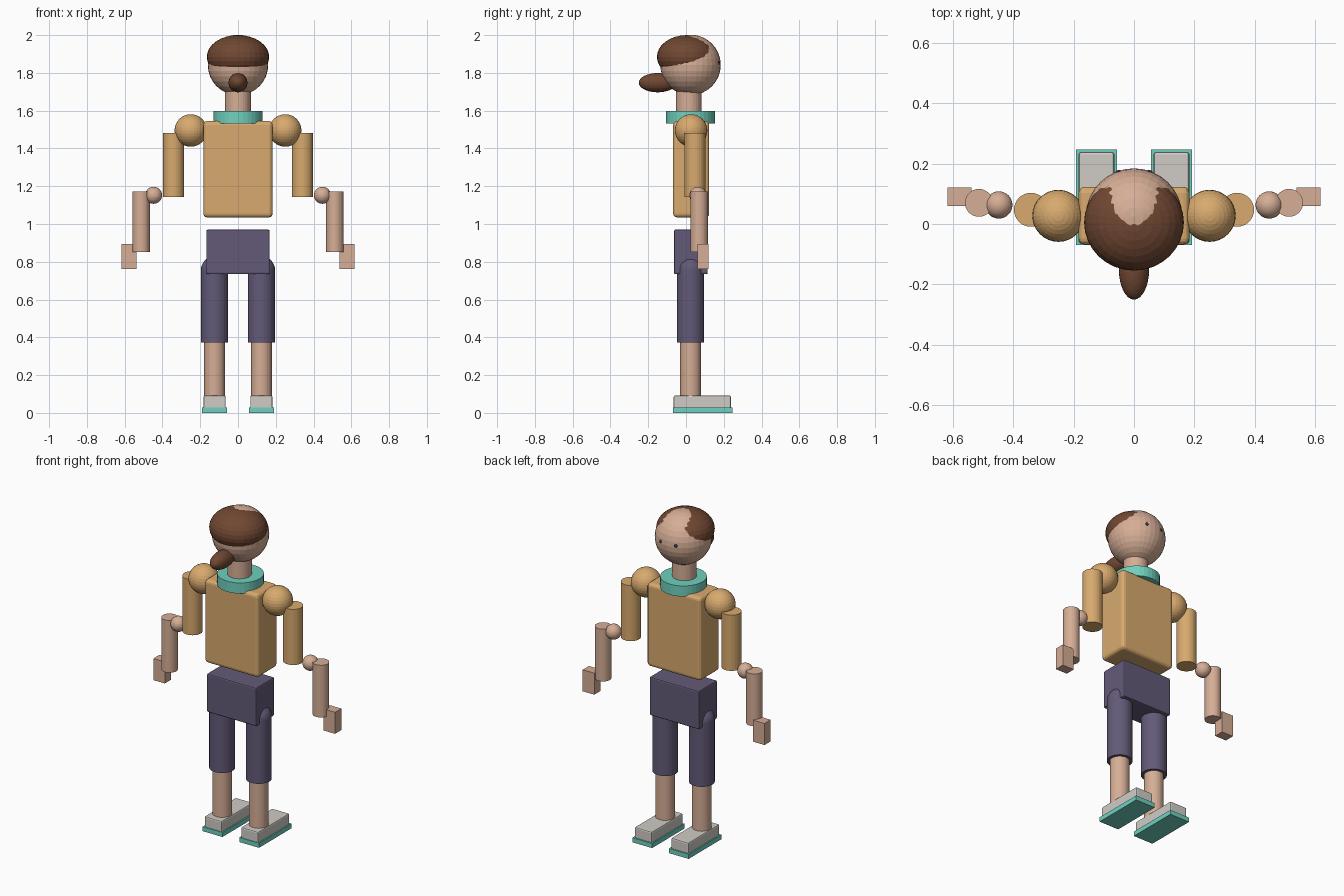
import bpy
from mathutils import Vector

cube = bpy.data.objects.get("Cube")
if cube:
    bpy.data.objects.remove(cube, do_unlink=True)


def to_linear(c):
    c /= 255
    return c / 12.92 if c <= 0.04045 else ((c + 0.055) / 1.055) ** 2.4


def material(name, *rgb):
    m = bpy.data.materials.new(name)
    m.use_nodes = True
    colour = [to_linear(c) for c in rgb] + [1]
    m.diffuse_color = colour
    m.node_tree.nodes["Principled BSDF"].inputs["Base Color"].default_value = colour
    return m


skin = material("skin", 214, 174, 150)
hair_brown = material("hair_brown", 112, 71, 50)
shirt_tan = material("shirt_tan", 216, 170, 110)
trouser_purple = material("trouser_purple", 99, 90, 120)
shoe_grey = material("shoe_grey", 208, 204, 198)
teal = material("teal", 112, 208, 190)
eye_dark = material("eye_dark", 50, 52, 82)


def finish(name, mat):
    obj = bpy.context.object
    obj.name = obj.data.name = name
    obj.data.materials.append(mat)
    return obj


def ball(name, mat, centre, radii):
    bpy.ops.mesh.primitive_uv_sphere_add(segments=32, ring_count=16, location=centre)
    obj = finish(name, mat)
    obj.scale = radii if isinstance(radii, tuple) else (radii,) * 3
    return obj


def tube(name, mat, x, y, radius, bottom, top):
    bpy.ops.mesh.primitive_cylinder_add(
        vertices=32, radius=radius, depth=top - bottom, location=(x, y, (bottom + top) / 2))
    return finish(name, mat)


def box(name, mat, low, high, bevel=0.0, segments=3):
    low, high = Vector(low), Vector(high)
    bpy.ops.mesh.primitive_cube_add(size=1, location=(low + high) / 2)
    obj = finish(name, mat)
    size = high - low
    for v in obj.data.vertices:
        v.co *= size
    if bevel:
        mod = obj.modifiers.new("rounded_edges", "BEVEL")
        mod.width, mod.segments = bevel, segments
    return obj


# Head, hair and neck
ball("head", skin, (0, 0.024, 1.842), 0.16)
ball("hair", hair_brown, (0, 0.005, 1.885), (0.165, 0.159, 0.115))
ball("ponytail", hair_brown, (0, -0.15, 1.748), (0.05, 0.1, 0.051))
tube("neck", skin, 0, 0.015, 0.068, 1.56, 1.74)
tube("collar", teal, 0, 0.024, 0.13, 1.532, 1.597)

# Trunk
box("torso", shirt_tan, (-0.183, -0.068, 1.035), (0.183, 0.123, 1.545), 0.02)
box("pelvis", trouser_purple, (-0.168, -0.064, 0.734), (0.168, 0.115, 0.97), 0.008, 2)

# Paired parts
for side, s in (("left", 1), ("right", -1)):
    ball(side + "_eye", eye_dark, (s * 0.05, 0.167, 1.852), 0.012)

    # Arm
    ball(side + "_shoulder", shirt_tan, (s * 0.25, 0.027, 1.495), 0.086)
    tube(side + "_upper_arm", shirt_tan, s * 0.341, 0.047, 0.056, 1.142, 1.483)
    ball(side + "_elbow", skin, (s * 0.447, 0.063, 1.152), 0.045)
    tube(side + "_forearm", skin, s * 0.513, 0.07, 0.046, 0.853, 1.173)
    box(side + "_hand", skin, (s * 0.577 - 0.039, 0.06, 0.763),
        (s * 0.577 + 0.039, 0.12, 0.895))

    # Leg
    x = s * 0.124
    ball(side + "_hip", trouser_purple, (x, 0.024, 0.757), 0.072)
    tube(side + "_thigh", trouser_purple, x, 0.024, 0.072, 0.372, 0.757)
    tube(side + "_shin", skin, x, 0.024, 0.055, 0.07, 0.4)

    # Shoe
    box(side + "_shoe", shoe_grey, (x - 0.059, -0.065, 0.02), (x + 0.059, 0.238, 0.092), 0.008, 2)
    box(side + "_sole", teal, (x - 0.067, -0.069, 0), (x + 0.067, 0.247, 0.028))
